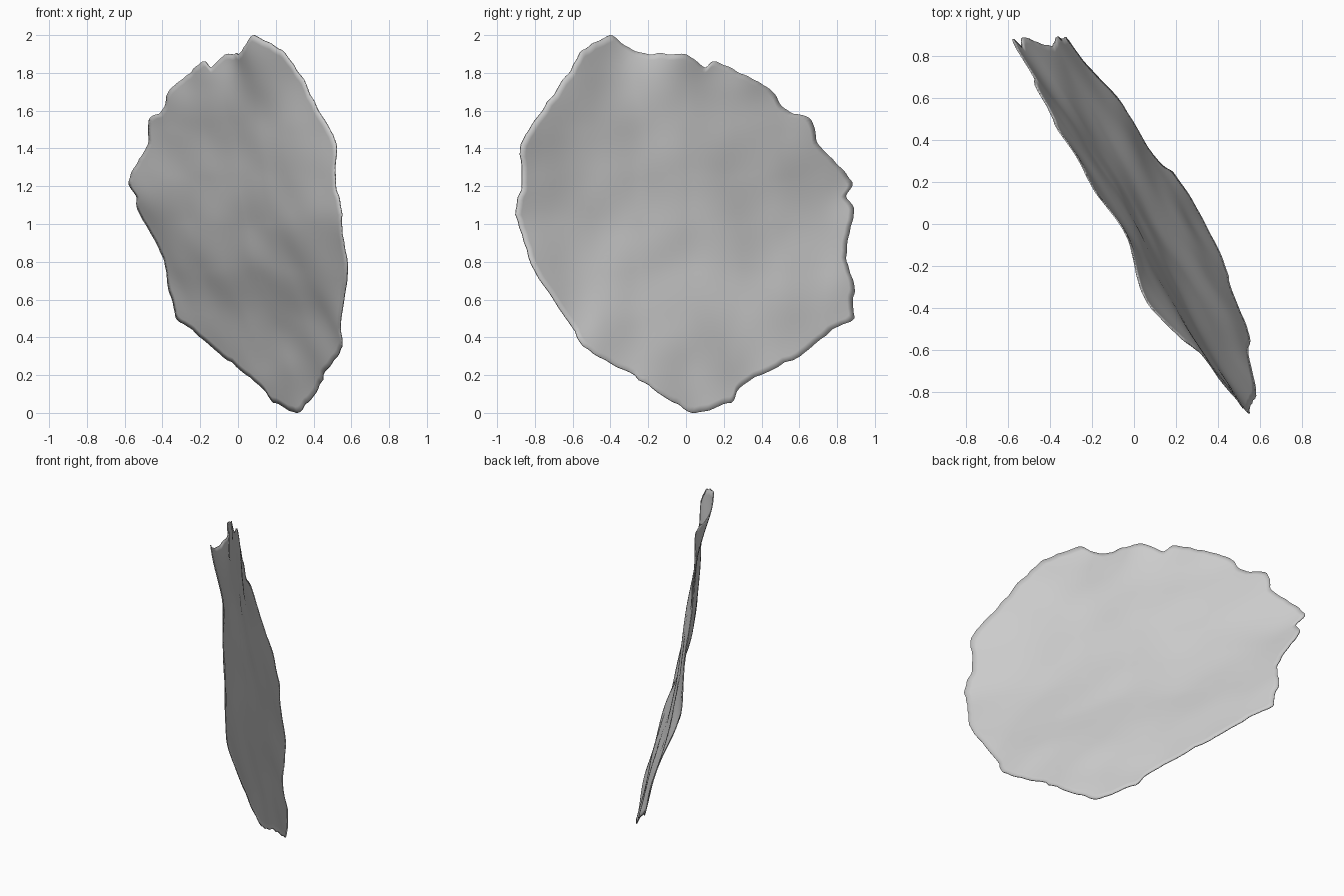
import bpy
import bmesh
import math
from mathutils import Vector, noise

if "Cube" in bpy.data.objects:
    bpy.data.objects.remove(bpy.data.objects["Cube"], do_unlink=True)

# Rim of the slab as (y, z, x), clockwise from the peak
RIM = [
    (-.4, 2, .08), (-.32, 1.94, .03), (-.2, 1.9, 0), (0, 1.9, -.05),
    (.1, 1.83, -.16), (.16, 1.86, -.2), (.33, 1.78, -.27), (.45, 1.71, -.37),
    (.52, 1.61, -.39), (.66, 1.55, -.47), (.7, 1.42, -.48), (.8, 1.32, -.54),
    (.88, 1.22, -.58), (.85, 1.15, -.54), (.89, 1.08, -.53), (.86, .95, -.46),
    (.85, .8, -.39), (.89, .68, -.37), (.88, .58, -.35), (.89, .5, -.32),
    (.77, .44, -.24), (.6, .3, -.08), (.3, .15, .11), (.24, .06, .2),
    (.05, 0, .3), (-.1, .08, .4), (-.3, .21, .46), (-.54, .35, .55),
    (-.6, .45, .54), (-.8, .75, .58), (-.9, 1.05, .54), (-.87, 1.2, .52),
    (-.87, 1.42, .52), (-.75, 1.62, .41), (-.62, 1.8, .33), (-.55, 1.92, .24),
]
# Inner points that shape the bend across the lower third
BEND = [
    (0, 1.5, -.02), (0, 1, .05), (0, .75, .1), (0, .5, .21), (0, .25, .27),
    (-.5, 1.4, .26), (-.5, 1, .3), (-.5, .7, .4), (-.5, .5, .49),
    (.5, 1.2, -.3), (.5, .8, -.2), (.5, .45, -.06),
]
CENTRE = Vector((0, 1))
RINGS = 30
STEPS = 8


def plane(y, z):
    """Mean tilt of the slab."""
    return .07 - .61 * y - .22 * (z - 1)


def kernel(a, b):
    return math.sqrt((a[0] - b[0]) ** 2 + (a[1] - b[1]) ** 2 + .02)


def solve(rows):
    """Gaussian elimination of an augmented matrix."""
    n = len(rows)
    for i in range(n):
        p = max(range(i, n), key=lambda r: abs(rows[r][i]))
        rows[i], rows[p] = rows[p], rows[i]
        for r in range(i + 1, n):
            f = rows[r][i] / rows[i][i]
            rows[r] = [a - f * b for a, b in zip(rows[r], rows[i])]
    out = [0] * n
    for i in reversed(range(n)):
        known = sum(rows[i][k] * out[k] for k in range(i + 1, n))
        out[i] = (rows[i][n] - known) / rows[i][i]
    return out


# Smooth surface through all the control points
points = RIM + BEND
weights = solve([
    [kernel(p, q) - (.02 if p is q else 0) for q in points] + [p[2] - plane(p[0], p[1])]
    for p in points
])


def surface(y, z):
    x = plane(y, z) + sum(w * kernel((y, z), p) for w, p in zip(weights, points))
    ripple = noise.noise(Vector((y * 4, z * 4, 0))) * .012
    return x + ripple


def rim_curve():
    """Closed spline through the rim with a chipped edge."""
    curve = []
    n = len(RIM)
    for i in range(n):
        a, b, c, d = [Vector(RIM[(i + k) % n][:2]) for k in (-1, 0, 1, 2)]
        for s in range(STEPS):
            t = s / STEPS
            smooth = b + (c - a) * t / 2 + (a - b * 2.5 + c * 2 - d / 2) * t ** 2 \
                + (b * 1.5 - a / 2 - c * 1.5 + d / 2) * t ** 3
            straight = b.lerp(c, t)
            p = straight.lerp(smooth, .6)
            chip = noise.noise(Vector((p.x * 18, p.y * 18, 3))) * .012
            curve.append(p + (p - CENTRE).normalized() * chip)
    return curve


# Rings of faces from the middle out to the rim
bm = bmesh.new()
curve = rim_curve()


def add_vert(p):
    return bm.verts.new((surface(p.x, p.y), p.x, p.y))


middle = add_vert(CENTRE)
rings = [[add_vert(CENTRE.lerp(p, r / RINGS)) for p in curve]
         for r in range(1, RINGS + 1)]
count = len(curve)
for i in range(count):
    j = (i + 1) % count
    bm.faces.new((middle, rings[0][i], rings[0][j]))
    for inner, outer in zip(rings, rings[1:]):
        bm.faces.new((inner[i], outer[i], outer[j], inner[j]))
bmesh.ops.recalc_face_normals(bm, faces=bm.faces)

mesh = bpy.data.meshes.new("stone_slab")
bm.to_mesh(mesh)
bm.free()
slab = bpy.data.objects.new("stone_slab", mesh)
bpy.context.collection.objects.link(slab)

# Plain grey stone
stone = bpy.data.materials.new("grey_stone")
stone.use_nodes = True
grey = (.6, .6, .6, 1)
stone.diffuse_color = grey
stone.node_tree.nodes["Principled BSDF"].inputs["Base Color"].default_value = grey
mesh.materials.append(stone)

# Thin body with smooth faces and a crisp rim
body = slab.modifiers.new("thickness", 'SOLIDIFY')
body.thickness = .006
body.offset = 0
bpy.context.view_layer.objects.active = slab
slab.select_set(True)
bpy.ops.object.shade_smooth_by_angle(angle=math.radians(40))
